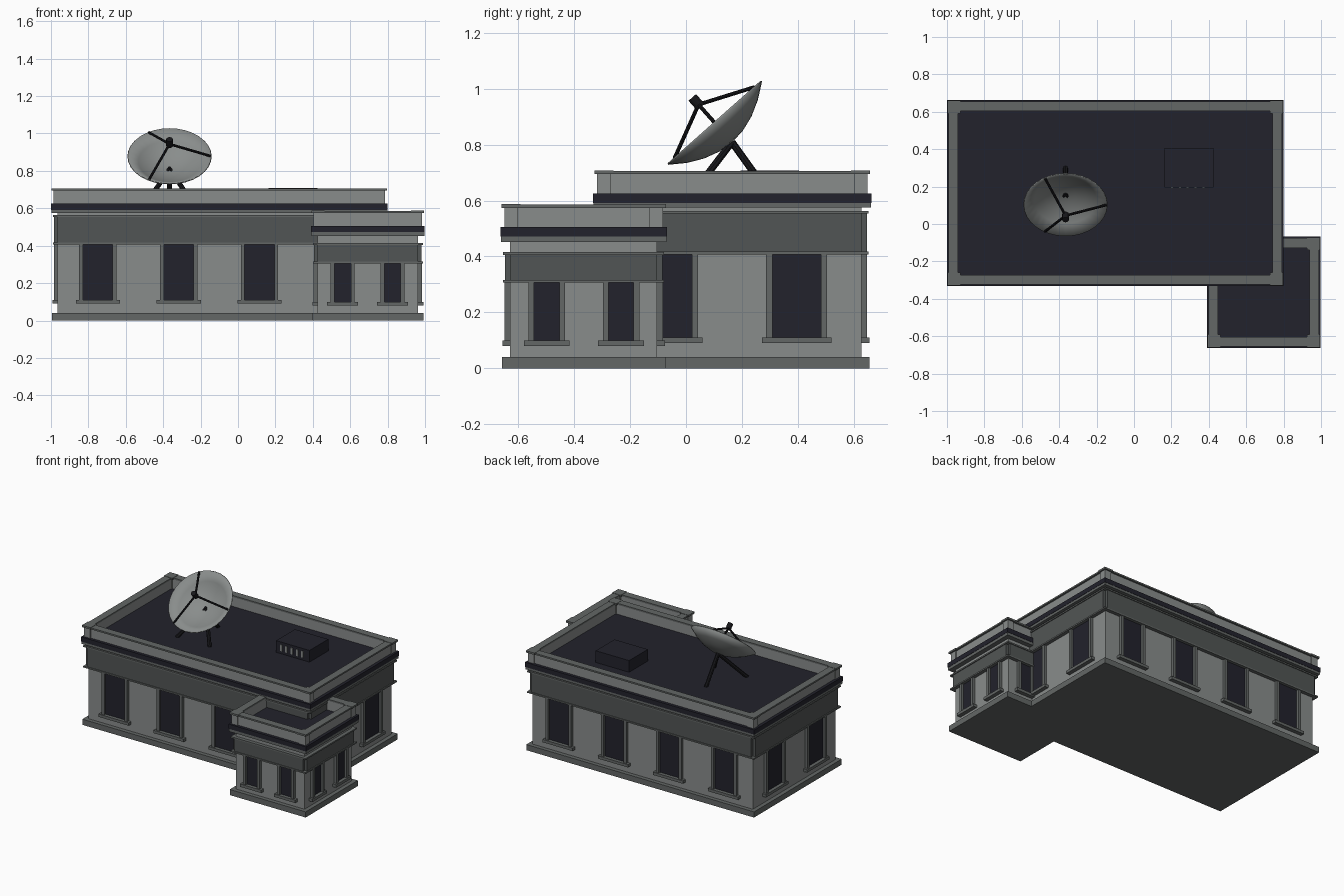
import bpy, bmesh, math
from mathutils import Vector, Matrix

if "Cube" in bpy.data.objects:
    bpy.data.objects.remove(bpy.data.objects["Cube"])


def material(name, rgb):
    m = bpy.data.materials.new(name)
    m.diffuse_color = (*rgb, 1)
    m.use_nodes = True
    m.node_tree.nodes["Principled BSDF"].inputs["Base Color"].default_value = m.diffuse_color
    return m


WALL = material("light grey stone", (0.25, 0.265, 0.26))
TRIM = material("mid grey trim", (0.125, 0.135, 0.132))
FRIEZE = material("dark grey frieze", (0.083, 0.091, 0.089))
DARK = material("dark blue roof", (0.016, 0.016, 0.025))
BLACK = material("black metal", (0.009, 0.009, 0.011))


def finish(name, bm, mat):
    bmesh.ops.recalc_face_normals(bm, faces=bm.faces)
    me = bpy.data.meshes.new(name)
    bm.to_mesh(me)
    bm.free()
    me.materials.append(mat)
    ob = bpy.data.objects.new(name, me)
    bpy.context.collection.objects.link(ob)
    return ob


def add_box(bm, x0, x1, y0, y1, z0, z1):
    m = Matrix.Translation(((x0 + x1) / 2, (y0 + y1) / 2, (z0 + z1) / 2))
    bmesh.ops.create_cube(bm, size=1, matrix=m @ Matrix.Diagonal((x1 - x0, y1 - y0, z1 - z0, 1)))


def boxes(name, mat, *dims):
    bm = bmesh.new()
    for d in dims:
        add_box(bm, *d)
    return finish(name, bm, mat)


def rod(name, a, b, r, mat, sides=8):
    a, b = Vector(a), Vector(b)
    bm = bmesh.new()
    m = Matrix.Translation((a + b) / 2) @ (b - a).to_track_quat('Z', 'Y').to_matrix().to_4x4()
    bmesh.ops.create_cone(bm, cap_ends=True, segments=sides, radius1=r, radius2=r,
                          depth=(b - a).length, matrix=m)
    return finish(name, bm, mat)


def ring(x0, x1, y0, y1, z0, z1, w):
    return [(x0, x1, y0, y0 + w, z0, z1), (x0, x1, y1 - w, y1, z0, z1),
            (x0, x0 + w, y0 + w, y1 - w, z0, z1), (x1 - w, x1, y0 + w, y1 - w, z0, z1)]


def block(tag, x0, x1, y0, y1, low, high, wins_x, wins_y, sizes, sill):
    """One wing: walls, bands, roof slab, parapet and windows on four sides.
    low = underside of the lower moulding, high = (frieze top, ledge, slab, roof, cap)."""
    def grown(o, za, zb):
        return (x0 - o, x1 + o, y0 - o, y1 + o, za, zb)

    ftop, ledge, slab, roof, cap = high
    boxes(tag + "_walls", WALL, grown(0, 0.02, slab))
    boxes(tag + "_plinth", TRIM, grown(0.029, 0, 0.04))
    # frieze panels on each face, with mouldings below and above
    p, t = 0.019, low + 0.01
    boxes(tag + "_frieze", FRIEZE, (x0, x1, y0 - p, y1 + p, t, ftop),
          (x0 - p, x1 + p, y0, y1, t, ftop))
    boxes(tag + "_mouldings", TRIM, grown(0.025, low, t), grown(0.025, ftop, ftop + 0.01))
    boxes(tag + "_ledge", TRIM, grown(0.033, ledge, slab))
    boxes(tag + "_roof_slab", DARK, grown(0.035, slab, roof))
    # parapet with corner posts and cap
    boxes(tag + "_parapet", WALL, *ring(*grown(0.014, roof, cap), 0.035))
    posts, pcaps = [], []
    for sx in (0, 1):
        for sy in (0, 1):
            cx = x1 - 0.003 if sx else x0 + 0.003
            cy = y1 - 0.003 if sy else y0 + 0.003
            posts.append((cx - .024, cx + .024, cy - .024, cy + .024, roof, cap))
            pcaps.append((cx - .034, cx + .034, cy - .034, cy + .034, cap, cap + .013))
    boxes(tag + "_parapet_posts", WALL, *posts)
    boxes(tag + "_parapet_cap", TRIM, *ring(*grown(0.027, cap, cap + 0.011), 0.052))
    boxes(tag + "_post_caps", TRIM, *pcaps)
    # windows: glass plate, two jambs and a sill
    glass, frame = bmesh.new(), bmesh.new()
    for axis, centres in (("x", wins_x), ("y", wins_y)):
        g, j, s = sizes[axis]
        for c in centres:
            for side in (-1, 1):
                def place(bm, a, b, depth, za, zb):
                    if axis == "x":
                        w = y1 if side > 0 else y0
                        add_box(bm, a, b, min(w, w + side * depth), max(w, w + side * depth), za, zb)
                    else:
                        w = x1 if side > 0 else x0
                        add_box(bm, min(w, w + side * depth), max(w, w + side * depth), a, b, za, zb)
                place(glass, c - g, c + g, 0.004, sill, low)
                place(frame, c - j, c - g, 0.02, sill, low)
                place(frame, c + g, c + j, 0.02, sill, low)
                place(frame, c - s, c + s, 0.028, sill - 0.02, sill)
    finish(tag + "_window_glass", glass, DARK)
    finish(tag + "_window_frames", frame, TRIM)


block("main", -0.965, 0.765, -0.297, 0.628, 0.407, (0.553, 0.575, 0.592, 0.625, 0.694),
      [-0.749, -0.317, 0.115, 0.549], [-0.066, 0.396],
      {"x": (0.079, 0.1, 0.118), "y": (0.087, 0.109, 0.125)}, 0.11)
block("annex", 0.425, 0.963, -0.629, -0.103, 0.306, (0.405, 0.452, 0.472, 0.505, 0.574),
      [0.559, 0.826], [-0.498, -0.232],
      {"x": (0.044, 0.065, 0.083), "y": (0.045, 0.065, 0.082)}, 0.1)

# rooftop vent unit with slats on its front
boxes("roof_vent_unit", DARK, (0.163, 0.425, 0.195, 0.405, 0.62, 0.708))
boxes("roof_vent_slats", WALL, *[(x, x + 0.016, 0.19, 0.196, 0.645, 0.69)
                                 for x in (0.195 + 0.042 * i for i in range(5))])

# satellite dish: frame of reference at the rim centre
C = Vector((-0.366, 0.102, 0.879))
AX = Vector((0, -0.664, 0.748)).normalized()
RIGHT = Vector((1, 0, 0))
UP = Vector((0, 0.748, 0.664)).normalized()
R, DEPTH, N = 0.2235, 0.092, 32


def dish_point(r, ang, h):
    return C + (RIGHT * math.cos(ang) + UP * math.sin(ang)) * r + AX * h


bm = bmesh.new()
rows = []
for k in (0.25, 0.5, 0.75, 1.0):
    rows.append([bm.verts.new(dish_point(R * k, 2 * math.pi * i / N, -DEPTH * (1 - k * k)))
                 for i in range(N)])
hub = bm.verts.new(C - AX * DEPTH)
for i in range(N):
    n = (i + 1) % N
    bm.faces.new((hub, rows[0][i], rows[0][n]))
    for a, b in zip(rows, rows[1:]):
        bm.faces.new((a[i], b[i], b[n], a[n]))
for f in bm.faces:
    f.smooth = True
dish = finish("dish_bowl", bm, WALL)
mod = dish.modifiers.new("thickness", 'SOLIDIFY')
mod.thickness = 0.006
mod.offset = 0

# feed horn, its three struts and the centre knob
feed = C + AX * 0.096
rod("dish_feed", feed - AX * 0.022, feed + AX * 0.024, 0.018, BLACK, 12)
for i in range(3):
    rod("dish_strut", feed - AX * 0.01, dish_point(R * 0.985, i * math.tau / 3, 0), 0.007, BLACK)
rod("dish_knob", C - AX * DEPTH, C - AX * (DEPTH - 0.012), 0.008, BLACK)

# tripod legs
top = C - AX * (DEPTH + 0.002)
for foot in ((-0.496, 0.02, 0.62), (-0.236, 0.02, 0.62), (-0.366, 0.3, 0.62)):
    rod("dish_leg", top, foot, 0.013, BLACK)
